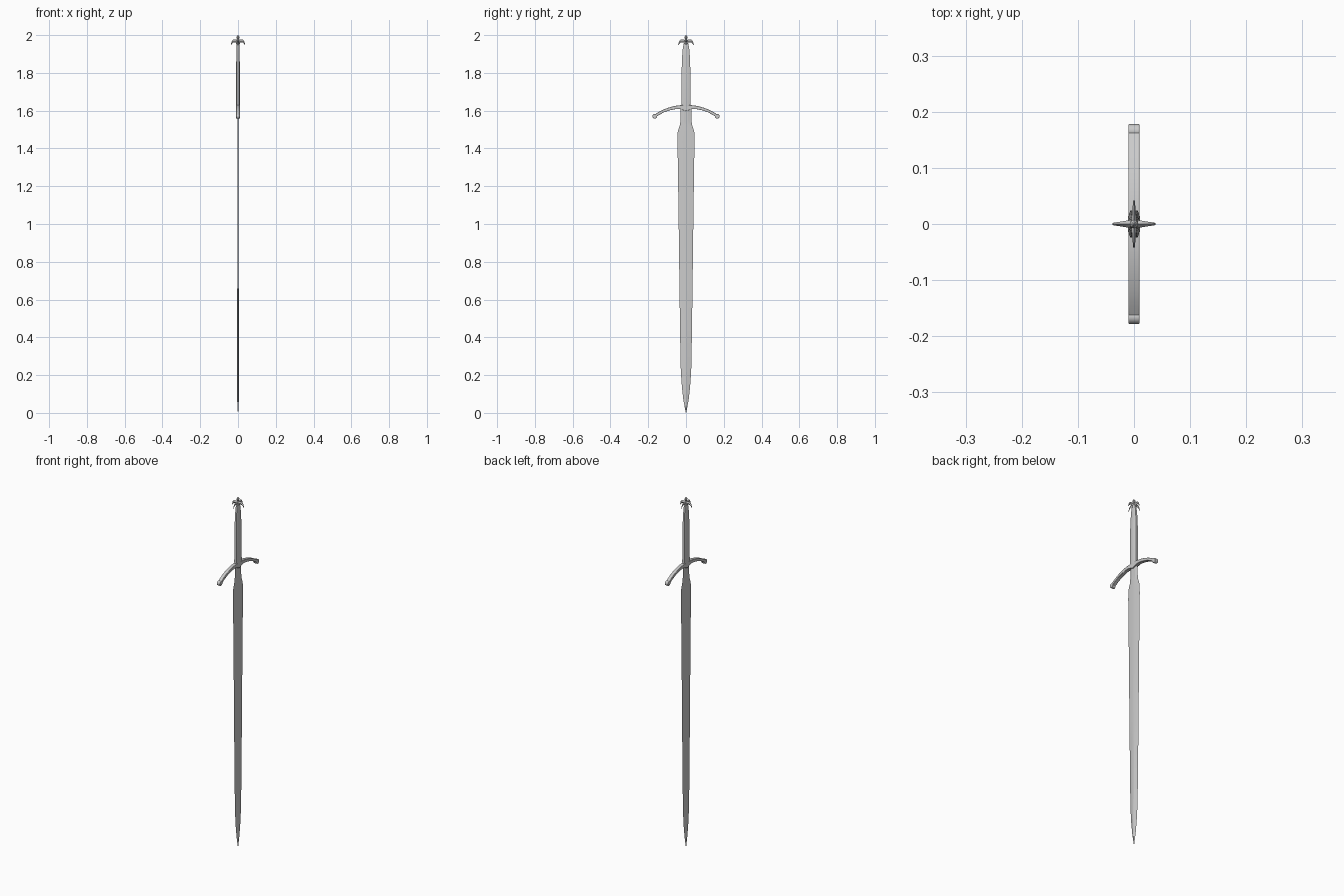
import bpy, bmesh, math
from mathutils import Vector

if "Cube" in bpy.data.objects:
    bpy.data.objects.remove(bpy.data.objects["Cube"])


def finish(name, bm, angle=30, bevel=0):
    bmesh.ops.recalc_face_normals(bm, faces=bm.faces)
    me = bpy.data.meshes.new(name)
    bm.to_mesh(me)
    bm.free()
    ob = bpy.data.objects.new(name, me)
    bpy.context.collection.objects.link(ob)
    bpy.ops.object.select_all(action='DESELECT')
    ob.select_set(True)
    bpy.context.view_layer.objects.active = ob
    bpy.ops.object.shade_smooth_by_angle(angle=math.radians(angle))
    if bevel:
        mod = ob.modifiers.new("bevel", 'BEVEL')
        mod.width, mod.segments = bevel, 2
    return ob


def loft(name, rings, angle=30):
    bm = bmesh.new()
    loops = [[bm.verts.new(p) for p in r] for r in rings]
    n = len(loops[0])
    for a, b in zip(loops, loops[1:]):
        for i in range(n):
            bm.faces.new((a[i], a[(i + 1) % n], b[(i + 1) % n], b[i]))
    bm.faces.new(loops[0])
    bm.faces.new(loops[-1])
    return finish(name, bm, angle)


# Blade: flat sections with a raised middle, sharp edges and a waisted neck
# (z, half width, half thickness, half width of the central flat)
blade = [(0, .001, .0008, .0004), (.025, .006, .0025, .001), (.07, .014, .0045, .002),
         (.13, .021, .0055, .003), (.22, .0275, .0055, .004), (.4, .031, .005, .006),
         (.7, .035, .0038, .008), (1.1, .040, .0032, .010), (1.44, .045, .003, .011),
         (1.485, .044, .003, .011), (1.505, .039, .003, .011), (1.525, .032, .003, .011),
         (1.55, .029, .0035, .011), (1.61, .029, .005, .011)]
loft("blade", [[(0, w, z), (t, f, z), (t, -f, z), (0, -w, z), (-t, -f, z), (-t, f, z)]
               for z, w, t, f in blade], 8)

# Grip: flattened tapering octagon
grip = [(1.61, .009, .0245), (1.635, .011, .0245), (1.79, .011, .0235), (1.87, .009, .0215),
        (1.92, .008, .018), (1.95, .007, .0135), (1.965, .006, .009)]
loft("grip", [[(a * .6, b, z), (a, b * .5, z), (a, -b * .5, z), (a * .6, -b, z),
               (-a * .6, -b, z), (-a, -b * .5, z), (-a, b * .5, z), (-a * .6, b, z)]
              for z, a, b in grip], 25)

# Crossguard: drooping bow profile, mirrored in y and extruded through x
top = [(0, 1.63), (.03, 1.629), (.06, 1.625), (.09, 1.617), (.12, 1.606), (.145, 1.593), (.168, 1.578)]
low = [(.160, 1.566), (.14, 1.579), (.115, 1.592), (.085, 1.602), (.055, 1.608), (.035, 1.609),
       (.02, 1.605), (0, 1.597)]
half = top + low
outline = half + [(-y, z) for y, z in reversed(half[1:-1])]
bm = bmesh.new()
face = bm.faces.new([bm.verts.new((-.01, y, z)) for y, z in outline])
ext = bmesh.ops.extrude_face_region(bm, geom=[face])
bmesh.ops.translate(bm, vec=(.02, 0, 0), verts=[v for v in ext["geom"] if isinstance(v, bmesh.types.BMVert)])
finish("crossguard", bm, 30, .0018)

# Rolled ends of the guard
for side in (-1, 1):
    bpy.ops.mesh.primitive_cylinder_add(vertices=20, radius=.0125, depth=.02,
                                        location=(0, side * .1655, 1.570), rotation=(0, math.pi / 2, 0))
    ob = bpy.context.object
    ob.name = "guard_scroll"
    bpy.ops.object.shade_smooth_by_angle(angle=math.radians(30))
    mod = ob.modifiers.new("bevel", 'BEVEL')
    mod.width, mod.segments = .0018, 2
    mod.limit_method = 'ANGLE'

# Pommel petals: four drooping pointed arms (reach, z, half height)
path = [(0, 1.964, .010), (.35, 1.969, .008), (.65, 1.968, .008), (.87, 1.960, .0075), (1, 1.947, .002)]
for i in range(4):
    d = Vector(((1, 0, 0), (0, 1, 0), (-1, 0, 0), (0, -1, 0))[i])
    s = Vector((-d.y, d.x, 0))
    reach, wide = (.038, .008) if i % 2 == 0 else (.042, .0055)
    rings = []
    for k, z, h in path:
        c = d * (reach * k) + Vector((0, 0, z))
        w = wide * (1 - .75 * k)
        rings.append([c + Vector((0, 0, h)), c + s * w, c - Vector((0, 0, h)), c - s * w])
    loft("pommel_petal", rings)

# Pommel finial: small bud on a waisted stem
finial = [(1.95, .009), (1.962, .010), (1.972, .008), (1.979, .005), (1.987, .008), (1.994, .006), (2.0, .001)]
loft("pommel_finial", [[(r * math.cos(i * math.pi / 4), r * math.sin(i * math.pi / 4), z)
                        for i in range(8)] for z, r in finial])
